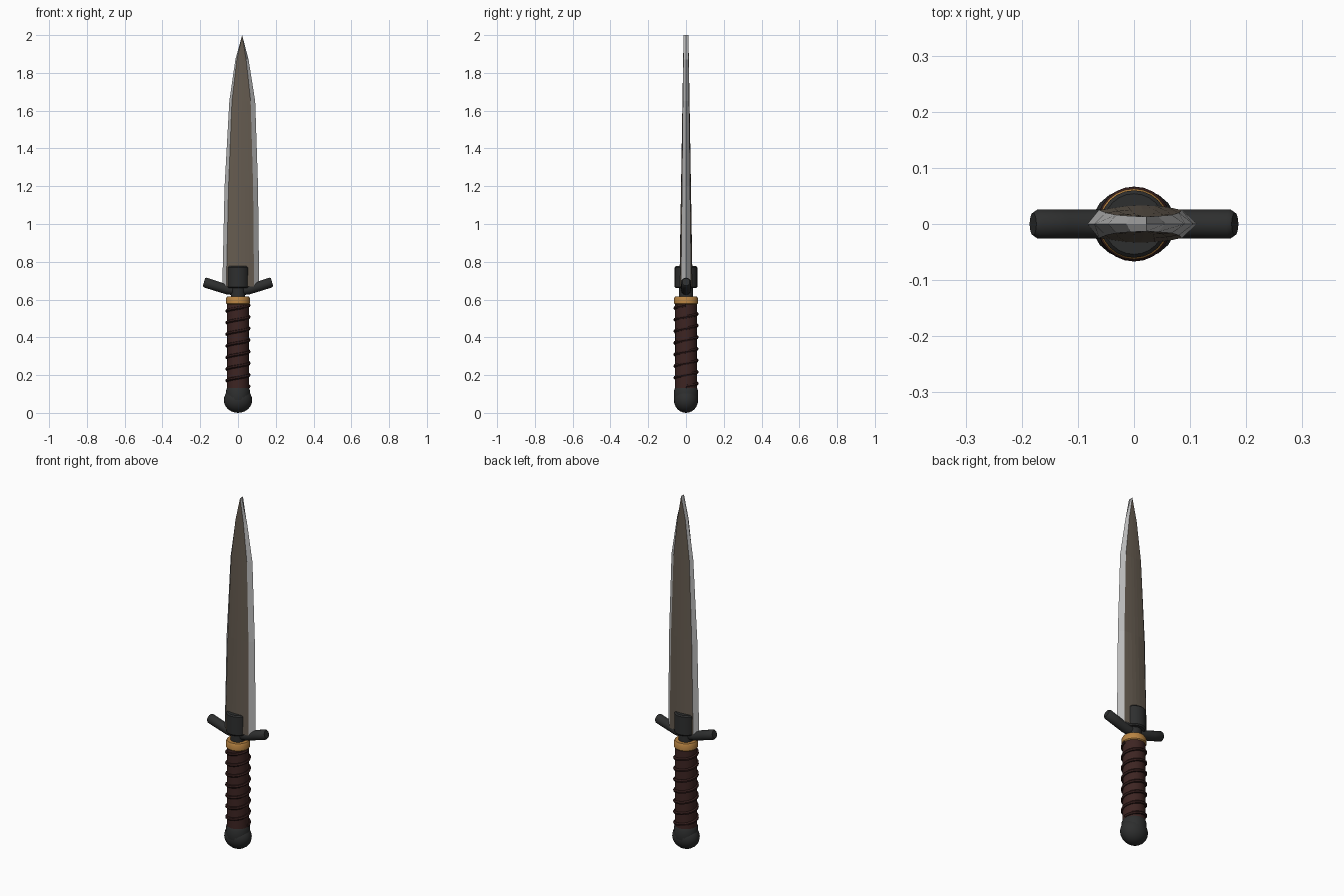
import bpy, bmesh
from math import cos, sin, pi, tau

cube = bpy.data.objects.get("Cube")
if cube:
    bpy.data.objects.remove(cube, do_unlink=True)


def material(name, r, g, b):
    m = bpy.data.materials.new(name)
    m.use_nodes = True
    m.diffuse_color = (r, g, b, 1)
    m.node_tree.nodes["Principled BSDF"].inputs["Base Color"].default_value = (r, g, b, 1)
    return m


steel = material("polished steel", 0.5, 0.5, 0.5)
bronze = material("brown blade flat", 0.13, 0.105, 0.08)
iron = material("dark iron", 0.027, 0.028, 0.028)
brass = material("brass", 0.48, 0.23, 0.055)
leather = material("red brown leather", 0.047, 0.018, 0.016)
cord = material("dark cord", 0.032, 0.012, 0.011)


def finish(name, bm, mats, smooth=True):
    bmesh.ops.remove_doubles(bm, verts=bm.verts, dist=0.0002)
    bmesh.ops.recalc_face_normals(bm, faces=bm.faces)
    me = bpy.data.meshes.new(name)
    bm.to_mesh(me)
    bm.free()
    ob = bpy.data.objects.new(name, me)
    bpy.context.collection.objects.link(ob)
    for m in mats:
        me.materials.append(m)
    if smooth:
        bpy.ops.object.select_all(action='DESELECT')
        ob.select_set(True)
        bpy.context.view_layer.objects.active = ob
        bpy.ops.object.shade_smooth_by_angle(angle=0.7)
    return ob


def loft(bm, rings):
    """Skin a list of closed rings of points and cap both ends."""
    rows = [[bm.verts.new(p) for p in ring] for ring in rings]
    n = len(rows[0])
    for a, b in zip(rows, rows[1:]):
        for i in range(n):
            j = (i + 1) % n
            bm.faces.new((a[i], a[j], b[j], b[i]))
    bm.faces.new(rows[0][::-1])
    bm.faces.new(rows[-1])


def turned(name, profile, mat, sides=24):
    """Round part from (radius, height) pairs."""
    bm = bmesh.new()
    loft(bm, [[(r * cos(tau * i / sides), r * sin(tau * i / sides), z)
               for i in range(sides)] for r, z in profile])
    return finish(name, bm, [mat])


def tube(name, path, radius, mat, sides):
    """Capped rod following a path."""
    cu = bpy.data.curves.new(name, 'CURVE')
    cu.dimensions = '3D'
    cu.bevel_depth = radius
    cu.bevel_resolution = sides
    cu.use_fill_caps = True
    sp = cu.splines.new('POLY')
    sp.points.add(len(path) - 1)
    for pt, co in zip(sp.points, path):
        pt.co = (*co, 1)
    cu.materials.append(mat)
    ob = bpy.data.objects.new(name, cu)
    bpy.context.collection.objects.link(ob)
    bpy.ops.object.select_all(action='DESELECT')
    ob.select_set(True)
    bpy.context.view_layer.objects.active = ob
    bpy.ops.object.convert(target='MESH')
    bpy.ops.object.shade_smooth_by_angle(angle=0.7)
    return bpy.context.object


# Pommel: flattened ball under a short cap
bm = bmesh.new()
bmesh.ops.create_uvsphere(bm, u_segments=20, v_segments=12, radius=1)
for v in bm.verts:
    v.co = (v.co.x * 0.075, v.co.y * 0.064, 0.068 + v.co.z * 0.068)
finish("pommel", bm, [iron])
turned("pommel_cap", [(0.06, 0.06), (0.064, 0.07), (0.063, 0.12), (0.058, 0.132)], iron)

# Grip with spiral cord
turned("grip", [(0.058, 0.12), (0.057, 0.35), (0.058, 0.585)], leather)
turns, steps = 7, 24
helix = []
for i in range(turns * steps + 1):
    a = tau * i / steps
    helix.append((0.058 * cos(a), 0.058 * sin(a), 0.14 + 0.43 * i / (turns * steps)))
tube("grip_cord", helix, 0.009, cord, 1)

# Brass ring, neck and blade collar
turned("brass_ring", [(0.056, 0.573), (0.063, 0.58), (0.063, 0.607), (0.057, 0.617)], brass)
turned("neck", [(0.038, 0.61), (0.038, 0.67)], iron)
turned("collar", [(0.054, 0.66), (0.06, 0.667), (0.06, 0.77), (0.054, 0.777)], iron)

# Crossguard: one rod with upswept arms and rounded ends
bm = bmesh.new()
arm = [(0.0, 0.645, 0.025), (0.06, 0.654, 0.026), (0.12, 0.673, 0.026),
       (0.172, 0.69, 0.026), (0.18, 0.693, 0.02)]
stations = [(-x, z, r) for x, z, r in arm[:0:-1]] + arm
loft(bm, [[(x - 0.3 * r * sin(tau * i / 16) * (x / 0.18), r * cos(tau * i / 16),
            z + r * sin(tau * i / 16)) for i in range(16)] for x, z, r in stations])
finish("crossguard", bm, [iron])

# Blade: height, left edge, left of flat, right of flat, right edge
outline = [(0.67, -0.083, -0.062, 0.085, 0.112), (1.2, -0.071, -0.05, 0.08, 0.106),
           (1.65, -0.046, -0.032, 0.067, 0.091), (1.87, -0.014, -0.006, 0.043, 0.056),
           (2.0, 0.022, 0.022, 0.022, 0.022)]
rings = []
for z, e0, f0, f1, e1 in outline:
    t = (z - 0.67) / 1.33
    side, bulge = 0.025 - 0.012 * t, 0.01 * (1 - t)
    flat = [(f0 + (f1 - f0) * k / 6, side + bulge * sin(pi * k / 6), z) for k in range(7)]
    back = [(x, -y, z) for x, y, z in reversed(flat)]
    rings.append([(e0, 0, z)] + flat + [(e1, 0, z)] + back)
bm = bmesh.new()
loft(bm, rings)
bm.faces.ensure_lookup_table()
for n, f in enumerate(bm.faces):
    # the bevels touch the cutting edge, the flats do not
    on_edge = len(f.verts) > 4 or n % 16 in (0, 7, 8, 15)
    f.material_index = 0 if on_edge else 1
finish("blade", bm, [steel, bronze], smooth=False)
